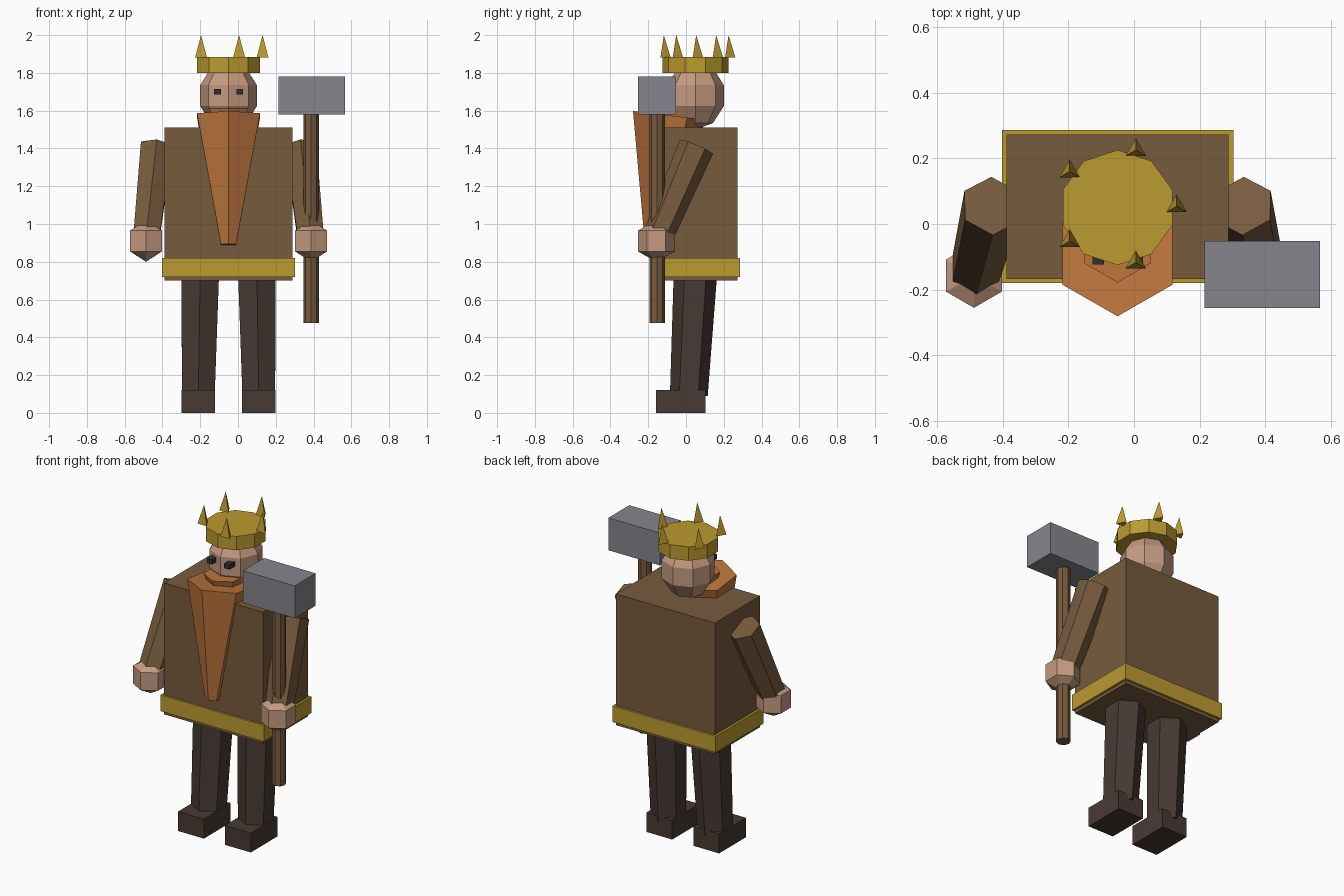
import bpy, bmesh, math
from mathutils import Vector, Matrix

if "Cube" in bpy.data.objects:
    bpy.data.objects.remove(bpy.data.objects["Cube"])

CX, CY = -0.05, 0.05   # centre line of the figure


def mat(name, r, g, b):
    m = bpy.data.materials.new(name)
    m.diffuse_color = (r, g, b, 1)
    m.use_nodes = True
    m.node_tree.nodes["Principled BSDF"].inputs["Base Color"].default_value = m.diffuse_color
    return m


CLOTH = mat("brown cloth", 0.185, 0.105, 0.048)
GOLD = mat("gold", 0.50, 0.325, 0.028)
HAIR = mat("orange hair", 0.52, 0.18, 0.047)
SKIN = mat("skin", 0.56, 0.325, 0.22)
DARK = mat("dark leather", 0.064, 0.042, 0.034)
STEEL = mat("grey steel", 0.235, 0.235, 0.265)
EYE = mat("eye black", 0.03, 0.03, 0.03)


def finish(bm, name, m):
    me = bpy.data.meshes.new(name)
    bm.to_mesh(me)
    bm.free()
    me.materials.append(m)
    ob = bpy.data.objects.new(name, me)
    bpy.context.collection.objects.link(ob)
    return ob


def box(name, m, x0, x1, y0, y1, z0, z1):
    bm = bmesh.new()
    c = Vector(((x0 + x1) / 2, (y0 + y1) / 2, (z0 + z1) / 2))
    bmesh.ops.create_cube(bm, size=1, matrix=Matrix.Translation(c)
                          @ Matrix.Diagonal((x1 - x0, y1 - y0, z1 - z0, 1)))
    return finish(bm, name, m)


def cone(name, m, a, b, ra, rb, n):
    """Tapered prism from point a to point b."""
    a, b = Vector(a), Vector(b)
    d = b - a
    rot = Vector((0, 0, 1)).rotation_difference(d).to_matrix().to_4x4()
    bm = bmesh.new()
    bmesh.ops.create_cone(bm, cap_ends=True, segments=n, radius1=ra, radius2=rb,
                          depth=d.length, matrix=Matrix.Translation((a + b) / 2) @ rot)
    return finish(bm, name, m)


def ball(name, m, c, r, rz, u, v):
    bm = bmesh.new()
    bmesh.ops.create_uvsphere(bm, u_segments=u, v_segments=v, radius=1,
                              matrix=Matrix.Translation(c) @ Matrix.Diagonal((r, r, rz, 1)))
    return finish(bm, name, m)


# torso and belt
box("torso", CLOTH, -0.388, 0.288, -0.168, 0.273, 0.70, 1.51)
box("belt", GOLD, -0.402, 0.302, -0.18, 0.286, 0.72, 0.82)

# limbs, mirrored about the centre line
for s, side in ((-1, "left"), (1, "right")):
    cone(side + "_leg", DARK, (CX + s * 0.16, 0.015, 0.095), (CX + s * 0.15, 0.05, 0.74),
         0.10, 0.115, 6)
    fx = CX + s * 0.16
    box(side + "_foot", DARK, fx - 0.088, fx + 0.088, -0.158, 0.103, 0, 0.12)
    cone(side + "_arm", CLOTH, (CX + s * 0.435, -0.15, 0.93), (CX + s * 0.382, 0.055, 1.41),
         0.08, 0.096, 6)
    ball(side + "_hand", SKIN, (CX + s * 0.437, -0.157, 0.91), 0.113, 0.11, 6, 3)
    # eyes
    ex = CX + s * 0.059
    box(side + "_eye", EYE, ex - 0.018, ex + 0.018, -0.123, -0.06, 1.685, 1.714)

# head, beard and moustache
ball("head", SKIN, (CX, CY, 1.68), 0.158, 0.18, 8, 5)
cone("beard", HAIR, (CX, -0.172, 0.89), (CX, -0.089, 1.575), 0.046, 0.193, 6)
cone("moustache", HAIR, (CX, -0.06, 1.56), (CX, -0.06, 1.615), 0.10, 0.118, 6)

# crown with five points
cone("crown_band", GOLD, (CX, CY, 1.80), (CX, CY, 1.885), 0.175, 0.175, 10)
for i in range(5):
    t = i * math.tau / 5
    x, y = CX + 0.18 * math.cos(t), CY + 0.004 + 0.18 * math.sin(t)
    cone(f"crown_point_{i + 1}", GOLD, (x, y, 1.882), (x, y, 2.0), 0.036, 0, 3)

# hammer
cone("hammer_handle", CLOTH, (0.387, -0.153, 0.475), (0.387, -0.153, 1.60), 0.041, 0.041, 8)
box("hammer_head", STEEL, 0.214, 0.566, -0.255, -0.052, 1.58, 1.78)
